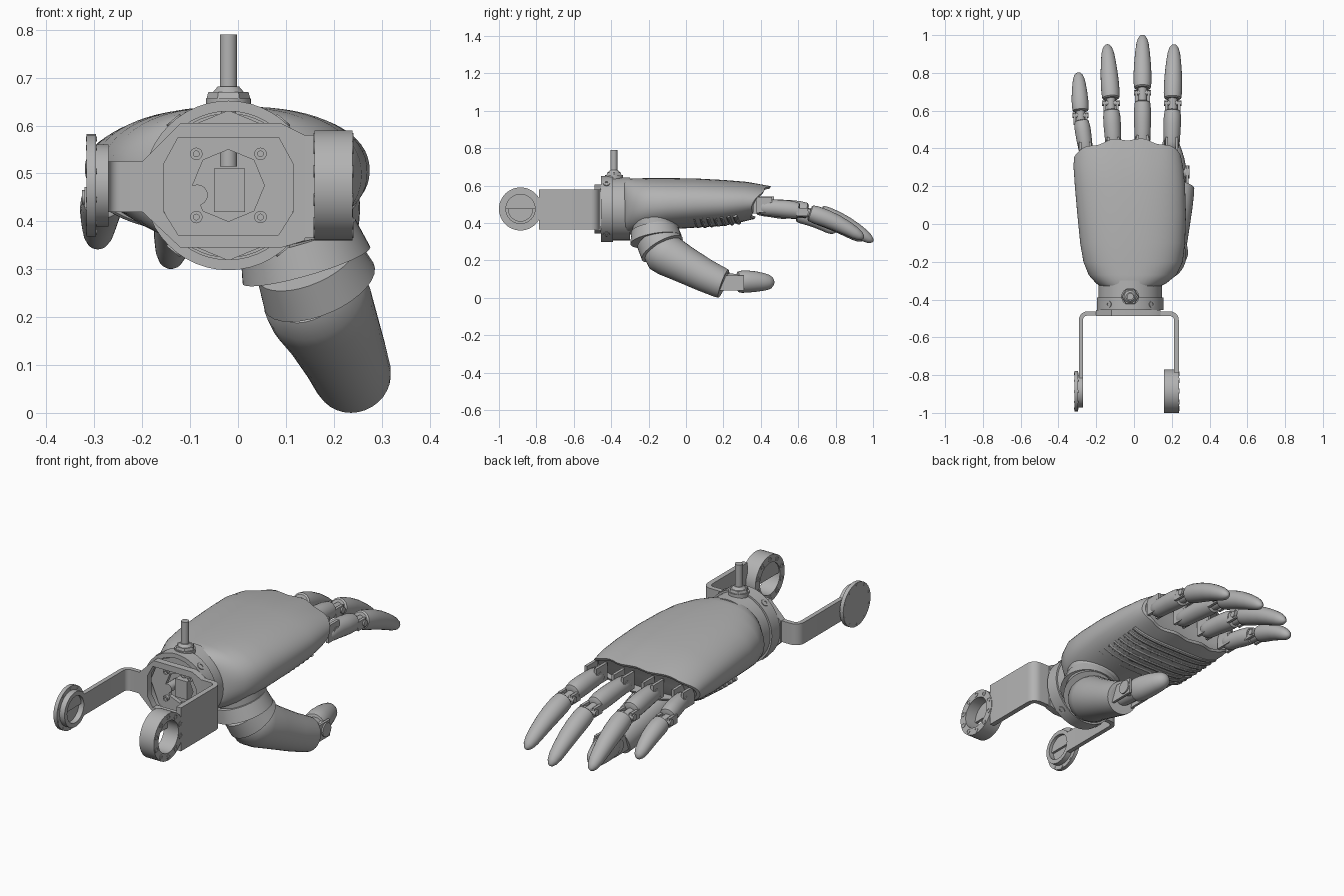
import bpy, bmesh, math
from mathutils import Vector as V

if "Cube" in bpy.data.objects:
    bpy.data.objects.remove(bpy.data.objects["Cube"])

grey = bpy.data.materials.new("mid_grey")
grey.use_nodes = True
grey.diffuse_color = (0.45, 0.45, 0.45, 1)
grey.node_tree.nodes["Principled BSDF"].inputs["Base Color"].default_value = (0.45, 0.45, 0.45, 1)


def finish(name, bm, angle=35):
    bmesh.ops.recalc_face_normals(bm, faces=bm.faces)
    mesh = bpy.data.meshes.new(name)
    bm.to_mesh(mesh)
    bm.free()
    mesh.materials.append(grey)
    ob = bpy.data.objects.new(name, mesh)
    bpy.context.collection.objects.link(ob)
    bpy.ops.object.select_all(action='DESELECT')
    ob.select_set(True)
    bpy.context.view_layer.objects.active = ob
    bpy.ops.object.shade_smooth_by_angle(angle=math.radians(angle))


def loft(name, rings, closed=False):
    """Skin a list of point rings; closed joins the last ring to the first."""
    bm = bmesh.new()
    vs = [[bm.verts.new(p) for p in r] for r in rings]
    n = len(vs[0])
    pairs = list(zip(vs, vs[1:])) + ([(vs[-1], vs[0])] if closed else [])
    for a, b in pairs:
        for i in range(n):
            bm.faces.new((a[i], a[(i + 1) % n], b[(i + 1) % n], b[i]))
    if not closed:
        bm.faces.new(vs[0])
        bm.faces.new(vs[-1])
    finish(name, bm)


def circle(c, d, rx, ry, n=32):
    d = d.normalized()
    side = d.cross(V((0, 0, 1)))
    side = side.normalized() if side.length > 0.01 else V((1, 0, 0))
    up = side.cross(d)
    return [c + side * rx * math.cos(a) + up * ry * math.sin(a)
            for a in (math.tau * i / n for i in range(n))]


def tube(name, pts, n=32, flat=1.0):
    """Round body through (x, y, z, radius) stations."""
    c = [V(p[:3]) for p in pts]
    last = len(c) - 1
    loft(name, [circle(c[i], c[min(i + 1, last)] - c[max(i - 1, 0)], p[3], p[3] * flat, n)
                for i, p in enumerate(pts)])


def rod(name, a, b, r, r2=None, n=32):
    tube(name, [(*a, r), (*b, r if r2 is None else r2)], n)


def ring(name, a, b, outer, inner, n=48):
    a, b = V(a), V(b)
    d = b - a
    loft(name, [circle(a, d, outer, outer, n), circle(b, d, outer, outer, n),
                circle(b, d, inner, inner, n), circle(a, d, inner, inner, n)], True)


def place(axis, p, t):
    q = list(p)
    q.insert(axis, t)
    return V(q)


def prism(name, outline, axis, lo, hi):
    loft(name, [[place(axis, p, t) for p in outline] for t in (lo, hi)])


def box(name, lo, hi):
    prism(name, [(lo[0], lo[1]), (hi[0], lo[1]), (hi[0], hi[1]), (lo[0], hi[1])], 2, lo[2], hi[2])


# Hand shell: rounded sections, slanted scalloped rim and recessed end
def section(y, xl, xr, zb, zt, shear=0.0, wave=0.0, arch=0.0, n=64):
    out = []
    for i in range(n):
        a = math.tau * i / n
        c, s = math.cos(a), math.sin(a)
        x = (xl + xr) / 2 + (xr - xl) / 2 * math.copysign(abs(c) ** 0.82, c)
        z = (zb + zt) / 2 + (zt - zb) / 2 * math.copysign(abs(s) ** 0.92, s)
        rim = wave * math.cos(math.tau * (x + 0.11) / 0.155) - arch * (x + 0.02) ** 2
        out.append(V((x, y + shear * (z - 0.5) + rim, z)))
    return out


loft("hand_shell", [section(*s) for s in (
    (-0.335, -0.17, 0.13, 0.33, 0.63), (-0.315, -0.2, 0.17, 0.335, 0.637),
    (-0.27, -0.24, 0.225, 0.345, 0.638), (-0.2, -0.268, 0.258, 0.355, 0.64),
    (-0.1, -0.285, 0.27, 0.365, 0.64), (0.05, -0.3, 0.275, 0.375, 0.638),
    (0.2, -0.313, 0.27, 0.385, 0.63), (0.3, -0.32, 0.26, 0.4, 0.62, 0.2),
    (0.4, -0.318, 0.248, 0.42, 0.598, 0.5, 0.008, 0.6),
    (0.4, -0.305, 0.235, 0.432, 0.586, 0.5, 0.008, 0.6),
    (0.35, -0.3, 0.23, 0.435, 0.58, 0.5))])


# Palm ridges following the underside
def underside(x, y):
    c = min(abs(x + 0.022) / 0.292, 1) ** (1 / 0.82)
    return 0.507 - (0.128 - 0.1 * max(y - 0.1, 0)) * (1 - c * c) ** 0.46


for i in range(8):
    pts = []
    for t in range(25):
        x = -0.28 + 0.5 * t / 24
        y = 0.03 + 0.036 * i + 0.03 * math.cos((x + 0.03) * 5) - 0.03
        pts.append((x, y, underside(x, y) + 0.005, 0.012))
    tube(f"palm_ridge_{i}", pts, 10)

# Wrist collar, inner plate and screws
CX, CZ = -0.02, 0.475
ring("wrist_collar", (CX, -0.455, CZ), (CX, -0.39, CZ), 0.177, 0.155)
ring("wrist_neck", (CX, -0.395, CZ), (CX, -0.3, CZ), 0.168, 0.15)
ring("wrist_inner_plate", (CX, -0.43, CZ), (CX, -0.41, CZ), 0.157, 0.075, 8)
rod("wrist_back_plate", (CX, -0.35, CZ), (CX, -0.33, CZ), 0.157)
box("wrist_core", (-0.05, -0.42, 0.42), (0.015, -0.35, 0.51))
rod("wrist_core_knob", (-0.085, -0.43, 0.455), (-0.085, -0.35, 0.455), 0.022, n=16)
for sx in (-1, 1):
    for sz in (-1, 1):
        x, z = CX + 0.067 * sx, CZ + 0.066 * sz
        ring("wrist_screw", (x, -0.445, z), (x, -0.425, z), 0.013, 0.006, 16)
        a = math.radians(40)
        d = V((sx * math.sin(a), 0, sz * math.cos(a)))
        c = V((CX, -0.425, CZ))
        ring("collar_bolt", c + d * 0.165, c + d * 0.18, 0.018, 0.009, 16)

# Cable post with hex gland
rod("cable_post", (CX, -0.385, 0.515), (CX, -0.385, 0.79), 0.018)
rod("gland_base", (CX, -0.385, 0.635), (CX, -0.385, 0.657), 0.047)
rod("gland_nut", (CX, -0.385, 0.655), (CX, -0.385, 0.67), 0.046, 0.042, 6)
rod("gland_cone", (CX, -0.385, 0.668), (CX, -0.385, 0.682), 0.034, 0.022)

# Bracket frame with eight-sided opening
outer = [(-.2, .525), (-.12, .605), (.09, .605), (.14, .58), (.14, .36), (.09, .345), (-.12, .345), (-.2, .42)]
inner = [(-.155, .52), (-.125, .575), (.085, .575), (.115, .52), (.115, .42), (.085, .372), (-.125, .372), (-.155, .42)]
loft("bracket_frame", [[place(1, p, y) for p in o] for o, y in
                       ((outer, -.488), (outer, -.455), (inner, -.455), (inner, -.488))], True)


# Bent strips: out along x, round the corner, forward along y
def strip(name, side, x_out, x_in, t, end, zlo, zhi):
    def bend(x, y, r):
        return [(x - side * r * (1 - math.cos(a)), y - r * (1 - math.sin(a)))
                for a in (math.pi / 2 * i / 6 for i in range(7))]
    pts = [(x_out, end)] + bend(x_out, -0.463, 0.045) + [(x_in, -0.463), (x_in, -0.463 - t)]
    pts += bend(x_out - side * t, -0.463 - t, 0.045 - t)[::-1] + [(x_out - side * t, end)]
    prism(name, pts, 2, zlo, zhi)


strip("bracket_left_arm", 1, 0.237, 0.13, 0.025, -0.785, 0.365, 0.58)
strip("bracket_right_arm", -1, -0.292, -0.19, 0.022, -0.82, 0.42, 0.525)

# Pivot hubs at the bracket ends
HY = -0.885
half_disc = [(HY + 0.083 * math.cos(math.pi * i / 16), CZ + 0.083 * math.sin(math.pi * i / 16)) for i in range(17)]
ring("left_hub", (0.16, HY, CZ), (0.239, HY, CZ), 0.115, 0.078)
prism("left_hub_web", half_disc, 0, 0.165, 0.18)
rod("right_hub", (-0.316, HY, CZ), (-0.297, HY, CZ), 0.107)
ring("right_hub_rim", (-0.3, HY, CZ), (-0.27, HY, CZ), 0.086, 0.065)
prism("right_hub_web", half_disc, 0, -0.3, -0.285)
for i in range(10):
    a = math.tau * (i + 0.5) / 10
    y, z = HY + 0.097 * math.cos(a), CZ + 0.097 * math.sin(a)
    ring("left_hub_bolt", (0.158, y, z), (0.241, y, z), 0.013, 0.008, 12)
    rod("right_hub_bolt", (-0.3175, y, z), (-0.295, y, z), 0.006, n=10)


# Fingers: clevis, link, hinge and curved tip
def digit_tip(name, a, b, r, bow, flat):
    a, b = V(a), V(b)
    prof = ((0, .8), (.02, .96), (.12, 1.03), (.3, 1.02), (.5, .95), (.7, .83), (.84, .71), (.93, .53), (.98, .3), (1, .06))
    tube(name, [(*(a.lerp(b, t) + V((0, 0, bow * math.sin(math.pi * t)))), r * k) for t, k in prof], 24, flat)


def finger(name, base, joint, tip, r):
    b, j = V(base), V(joint)
    for s in (-1, 1):
        x = b.x + s * 0.026
        box(name + "_clevis", (x - 0.007, b.y - 0.06, b.z - 0.04), (x + 0.007, b.y + 0.025, b.z + 0.045))
        k = j.x + s * r * 0.7
        box(name + "_hinge_cheek", (k - 0.007, j.y - 0.05, j.z - 0.022), (k + 0.007, j.y + 0.012, j.z + 0.022))
    rod(name + "_knuckle_pin", b - V((0.036, 0, 0)), b + V((0.036, 0, 0)), 0.02, n=16)
    tube(name + "_link", [(*(b.lerp(j, t) - V((0, 0, drop))), r * k) for t, k, drop in
                          ((-0.22, .55, .02), (-0.14, .8, .018), (0, .9, .014), (.2, .94, .008), (.45, .98, .003),
                           (.65, .97, 0), (.8, .88, 0), (.83, .6, 0))], 24, 1.02)
    rod(name + "_hinge_pin", j - V((r, 0, 0)), j + V((r, 0, 0)), 0.015, n=16)
    rod(name + "_neck", j - V((0, 0.05, 0)), j + V((0, 0.06, -0.01)), 0.024, n=16)
    digit_tip(name + "_tip", j + V((0, 0.022, -0.004)), tip, r, 0.014, 0.97)


finger("little_finger", (-0.258, 0.41, 0.49), (-0.283, 0.575, 0.45), (-0.294, 0.8, 0.35), 0.043)
finger("ring_finger", (-0.11, 0.435, 0.495), (-0.122, 0.64, 0.458), (-0.142, 0.95, 0.308), 0.047)
finger("middle_finger", (0.045, 0.445, 0.497), (0.045, 0.695, 0.458), (0.045, 1.0, 0.3), 0.046)
finger("index_finger", (0.2, 0.435, 0.495), (0.205, 0.64, 0.458), (0.212, 0.95, 0.318), 0.047)

# Thumb: swivel bands, barrel, hinge and tip
rod("thumb_root", (0.1, -0.16, 0.46), (0.125, -0.165, 0.35), 0.14, 0.12)
rod("thumb_band_upper", (0.125, -0.17, 0.37), (0.143, -0.16, 0.308), 0.125, 0.139)
rod("thumb_band_lower", (0.145, -0.16, 0.32), (0.17, -0.127, 0.262), 0.113, 0.124)
tube("thumb_barrel", [(.145, -.16, .265, .09), (.158, -.135, .248, .11), (.172, -.09, .222, .111),
                      (.195, -.01, .178, .1), (.222, .1, .12, .089), (.237, .18, .083, .083),
                      (.24, .2, .0755, .08), (.241, .205, .074, .066), (.238, .19, .08, .06)])
for s in (-1, 1):
    box("thumb_cheek", (0.226 + s * 0.05, 0.18, 0.04), (0.238 + s * 0.05, 0.31, 0.12))
rod("thumb_pin", (0.172, 0.275, 0.082), (0.295, 0.275, 0.082), 0.034, n=16)
rod("thumb_neck", (0.235, 0.18, 0.085), (0.22, 0.33, 0.082), 0.045, n=16)
digit_tip("thumb_tip", (0.222, 0.275, 0.085), (0.185, 0.472, 0.08), 0.056, 0.004, 1.03)
